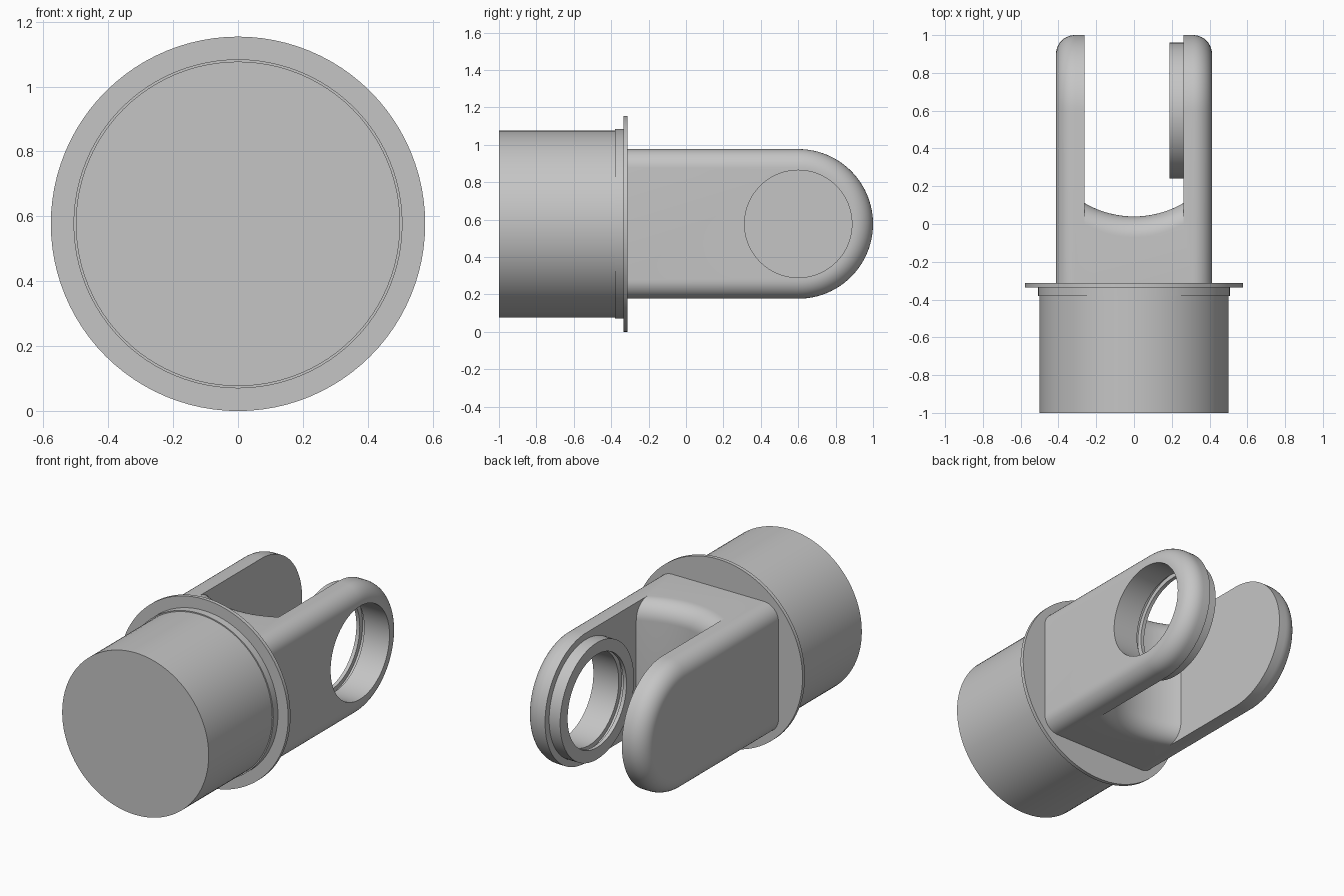
import bpy, bmesh
from math import sin, cos, pi, sqrt
from mathutils import Matrix, Vector

old = bpy.data.objects.get("Cube")
if old:
    bpy.data.objects.remove(old, do_unlink=True)

CZ = 0.577          # height of the main axis
EYE_Y = 0.6         # centre of the rounded prong ends
HALF_W, HALF_H = 0.413, 0.4
SLOT = 0.262        # half width of the gap between prongs
BORE = 0.287
FILLET = 0.11

grey = bpy.data.materials.new("plain grey")
grey.use_nodes = True
colour = (0.56, 0.56, 0.56, 1)
grey.diffuse_color = colour
grey.node_tree.nodes["Principled BSDF"].inputs["Base Color"].default_value = colour


def finish(name, bm):
    bmesh.ops.recalc_face_normals(bm, faces=bm.faces)
    mesh = bpy.data.meshes.new(name)
    bm.to_mesh(mesh)
    bm.free()
    mesh.materials.append(grey)
    obj = bpy.data.objects.new(name, mesh)
    bpy.context.collection.objects.link(obj)
    return obj


def select(obj):
    bpy.ops.object.select_all(action="DESELECT")
    obj.select_set(True)
    bpy.context.view_layer.objects.active = obj


def smooth(obj):
    select(obj)
    bpy.ops.object.shade_smooth_by_angle(angle=pi / 6)


def lathe(name, profile, axis, centre, closed=False, steps=96):
    """Turn (radius, position) points around the x or y axis."""
    bm = bmesh.new()
    rings = []
    for r, p in profile:
        ring = []
        for i in range(steps):
            a = 2 * pi * i / steps
            u, v = r * cos(a), r * sin(a)
            co = Vector((p, u, v)) if axis == "x" else Vector((u, p, v))
            ring.append(bm.verts.new(co + Vector(centre)))
        rings.append(ring)
    pairs = list(zip(rings, rings[1:]))
    if closed:
        pairs.append((rings[-1], rings[0]))
    else:
        bm.faces.new(rings[0])
        bm.faces.new(rings[-1])
    for a, b in pairs:
        for i in range(steps):
            j = (i + 1) % steps
            bm.faces.new((a[i], a[j], b[j], b[i]))
    return finish(name, bm)


def cut(obj, cutter):
    mod = obj.modifiers.new("cut", "BOOLEAN")
    mod.operation, mod.solver, mod.object = "DIFFERENCE", "EXACT", cutter
    select(obj)
    bpy.ops.object.modifier_apply(modifier=mod.name)
    bpy.data.objects.remove(cutter, do_unlink=True)


# Barrel, stepped collar and thin flange
axis_centre = (0, 0, CZ)
smooth(lathe("barrel", [(0.5, -1), (0.5, -0.37)], "y", axis_centre))
smooth(lathe("collar", [(0.507, -0.38), (0.507, -0.33)], "y", axis_centre))
smooth(lathe("flange", [(0.577, -0.335), (0.577, -0.312)], "y", axis_centre))

# Fork block: side outline extruded across, outer rims rounded
bm = bmesh.new()
outline = [(-0.32, -HALF_H)]
for i in range(49):
    a = -pi / 2 + pi * i / 48
    outline.append((EYE_Y + HALF_H * cos(a), HALF_H * sin(a)))
outline.append((-0.32, HALF_H))
face = bm.faces.new([bm.verts.new((-HALF_W, y, CZ + z)) for y, z in outline])
out = bmesh.ops.extrude_face_region(bm, geom=[face])
verts = [g for g in out["geom"] if isinstance(g, bmesh.types.BMVert)]
bmesh.ops.translate(bm, verts=verts, vec=(2 * HALF_W, 0, 0))
rims = [e for e in bm.edges
        if abs(e.verts[0].co.x - e.verts[1].co.x) < 1e-4
        and max(v.co.y for v in e.verts) > -0.3]
bmesh.ops.bevel(bm, geom=rims, offset=0.1, segments=10, profile=0.5,
                affect="EDGES", clamp_overlap=False)
fork = finish("fork", bm)

# Slot cutter: hollow curved floor that rolls over at top and bottom
bm = bmesh.new()
levels = [(HALF_H - FILLET + FILLET * sin(pi / 2 * i / 12),
           FILLET * (1 - cos(pi / 2 * i / 12))) for i in range(13)]
levels.append((HALF_H + 0.2, FILLET))
levels = [(-h, d) for h, d in reversed(levels)] + levels
loops = []
for h, drop in levels:
    loop = [(-SLOT, 1.3)]
    for i in range(25):
        x = SLOT * (i / 12 - 1)
        loop.append((x, 0.04 + 0.52 - sqrt(0.52 ** 2 - x * x) - drop))
    loop.append((SLOT, 1.3))
    loops.append([bm.verts.new((x, y, CZ + h)) for x, y in loop])
for a, b in zip(loops, loops[1:]):
    for i in range(len(a)):
        j = (i + 1) % len(a)
        bm.faces.new((a[i], a[j], b[j], b[i]))
bm.faces.new(loops[0])
bm.faces.new(loops[-1])
cut(fork, finish("slot_cutter", bm))

# Bore through the left prong
eye = (0, EYE_Y, CZ)
cut(fork, lathe("bore_cutter", [(BORE, 0.2), (BORE, 0.6)], "x", eye))
smooth(fork)

# Boss ring on the inner side of the bored prong, with an inner groove
ring = [(0.36, SLOT), (0.36, 0.187), (BORE, 0.187), (BORE, 0.21),
        (0.315, 0.21), (0.315, 0.24), (BORE, 0.24), (BORE, SLOT)]
smooth(lathe("boss_ring", ring, "x", eye, closed=True))
